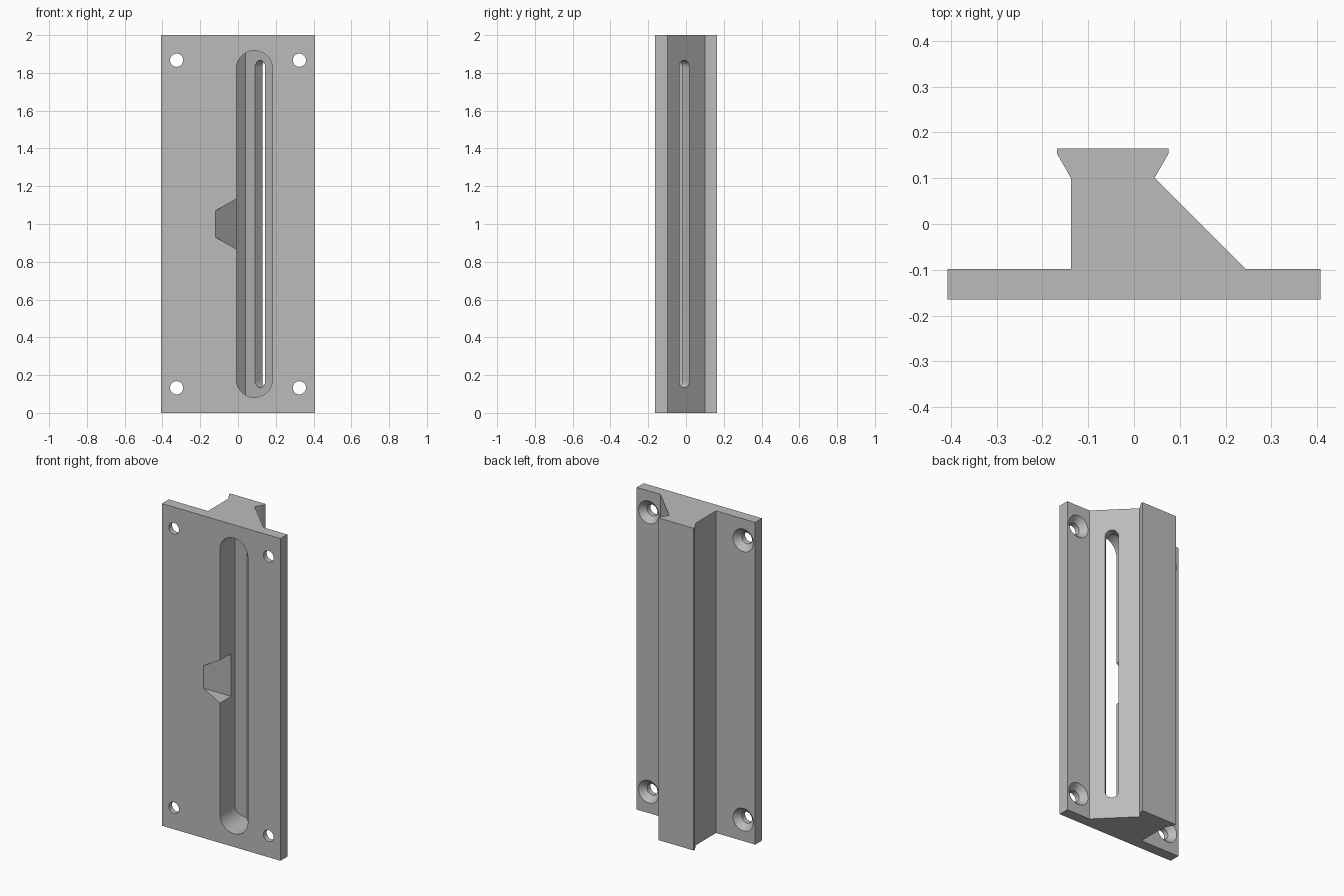
import bpy, bmesh, math
from mathutils import Matrix, Vector

cube = bpy.data.objects.get("Cube")
if cube:
    bpy.data.objects.remove(cube, do_unlink=True)

grey = bpy.data.materials.new("plain_grey")
grey.use_nodes = True
grey.diffuse_color = (0.5, 0.5, 0.5, 1)
grey.node_tree.nodes["Principled BSDF"].inputs["Base Color"].default_value = (0.5, 0.5, 0.5, 1)

FACING_FRONT = Matrix.Rotation(math.pi / 2, 4, 'X')          # local z becomes -y
ALONG_SLOPE = Matrix.Rotation(-math.pi / 4, 4, 'Z') @ FACING_FRONT


def finish(name, bm):
    bmesh.ops.recalc_face_normals(bm, faces=bm.faces[:])
    mesh = bpy.data.meshes.new(name)
    bm.to_mesh(mesh)
    bm.free()
    mesh.materials.append(grey)
    obj = bpy.data.objects.new(name, mesh)
    bpy.context.collection.objects.link(obj)
    return obj


def prism(name, points, low, high, matrix=Matrix(), cuts=()):
    """Extrude an outline along local z, then trim it with planes (point, normal)."""
    bm = bmesh.new()
    face = bm.faces.new([bm.verts.new((x, y, low)) for x, y in points])
    new = bmesh.ops.extrude_face_region(bm, geom=[face])["geom"]
    bmesh.ops.translate(bm, vec=(0, 0, high - low),
                        verts=[v for v in new if isinstance(v, bmesh.types.BMVert)])
    bmesh.ops.transform(bm, matrix=matrix, verts=bm.verts[:])
    for point, normal in cuts:
        cut = bmesh.ops.bisect_plane(bm, geom=bm.verts[:] + bm.edges[:] + bm.faces[:],
                                     plane_co=point, plane_no=normal, clear_outer=True)
        edges = [e for e in cut["geom_cut"] if isinstance(e, bmesh.types.BMEdge)]
        bmesh.ops.holes_fill(bm, edges=edges, sides=0)
    return finish(name, bm)


def stadium(cx, radius, bottom, top, steps=24):
    pts = []
    for centre, start in ((top - radius, 0), (bottom + radius, math.pi)):
        for i in range(steps + 1):
            a = start + math.pi * i / steps
            pts.append((cx + radius * math.cos(a), centre + radius * math.sin(a)))
    return pts


def cone(name, x, z, y_front, y_back, r_front, r_back):
    bm = bmesh.new()
    place = Matrix.Translation((x, (y_front + y_back) / 2, z)) @ FACING_FRONT
    bmesh.ops.create_cone(bm, cap_ends=True, segments=40, radius1=r_back, radius2=r_front,
                          depth=y_back - y_front, matrix=place)
    return finish(name, bm)


# Mounting plate with the sloped dovetail rail on its back
outline = [(-0.407, -0.165), (0.407, -0.165), (0.407, -0.098), (0.244, -0.098),
           (0.045, 0.101), (0.075, 0.153), (0.075, 0.165), (-0.168, 0.165),
           (-0.168, 0.153), (-0.138, 0.101), (-0.138, -0.098), (-0.407, -0.098)]
bracket = prism("dovetail_rail_plate", outline, 0, 2)

cutters = []
# Wide front slot ending in two diagonal planes
cutters.append(prism("wide_slot", stadium(0.087, 0.096, 0.082, 1.918), -0.4, 0.4, FACING_FRONT,
                     [(Vector((0.07, 0, 0)), Vector((1, 1, 0))),
                      (Vector((0.01, 0, 0)), Vector((-1, 1, 0)))]))
# Narrow slot through the sloped face
cutters.append(prism("narrow_slot", stadium(0.116, 0.0375, 0.133, 1.867), -0.3, -0.04,
                     ALONG_SLOPE))
# Tapered notch beside the wide slot
cutters.append(prism("side_notch", [(-0.12, 0.93), (0.03, 0.845), (0.03, 1.155), (-0.12, 1.07)],
                     -0.4, 0.4, FACING_FRONT,
                     [(Vector((0.045, 0, 0)), Vector((-1, 1, 0)))]))
# Countersunk corner holes
for x in (-0.325, 0.325):
    for z in (0.133, 1.867):
        cutters.append(cone("screw_hole", x, z, -0.3, -0.08, 0.035, 0.035))
        cutters.append(cone("countersink", x, z, -0.134, -0.094, 0.034, 0.074))

for cutter in cutters:
    cutter.hide_render = True
    mod = bracket.modifiers.new(cutter.name, 'BOOLEAN')
    mod.operation = 'DIFFERENCE'
    mod.solver = 'EXACT'
    mod.object = cutter

# Bake the cuts and drop the cutters
bpy.context.view_layer.update()
graph = bpy.context.evaluated_depsgraph_get()
baked = bpy.data.meshes.new_from_object(bracket.evaluated_get(graph))
bracket.modifiers.clear()
bracket.data = baked
for cutter in cutters:
    bpy.data.objects.remove(cutter, do_unlink=True)

bpy.ops.object.select_all(action='DESELECT')
bracket.select_set(True)
bpy.context.view_layer.objects.active = bracket
bpy.ops.object.shade_smooth_by_angle(angle=math.radians(30))
